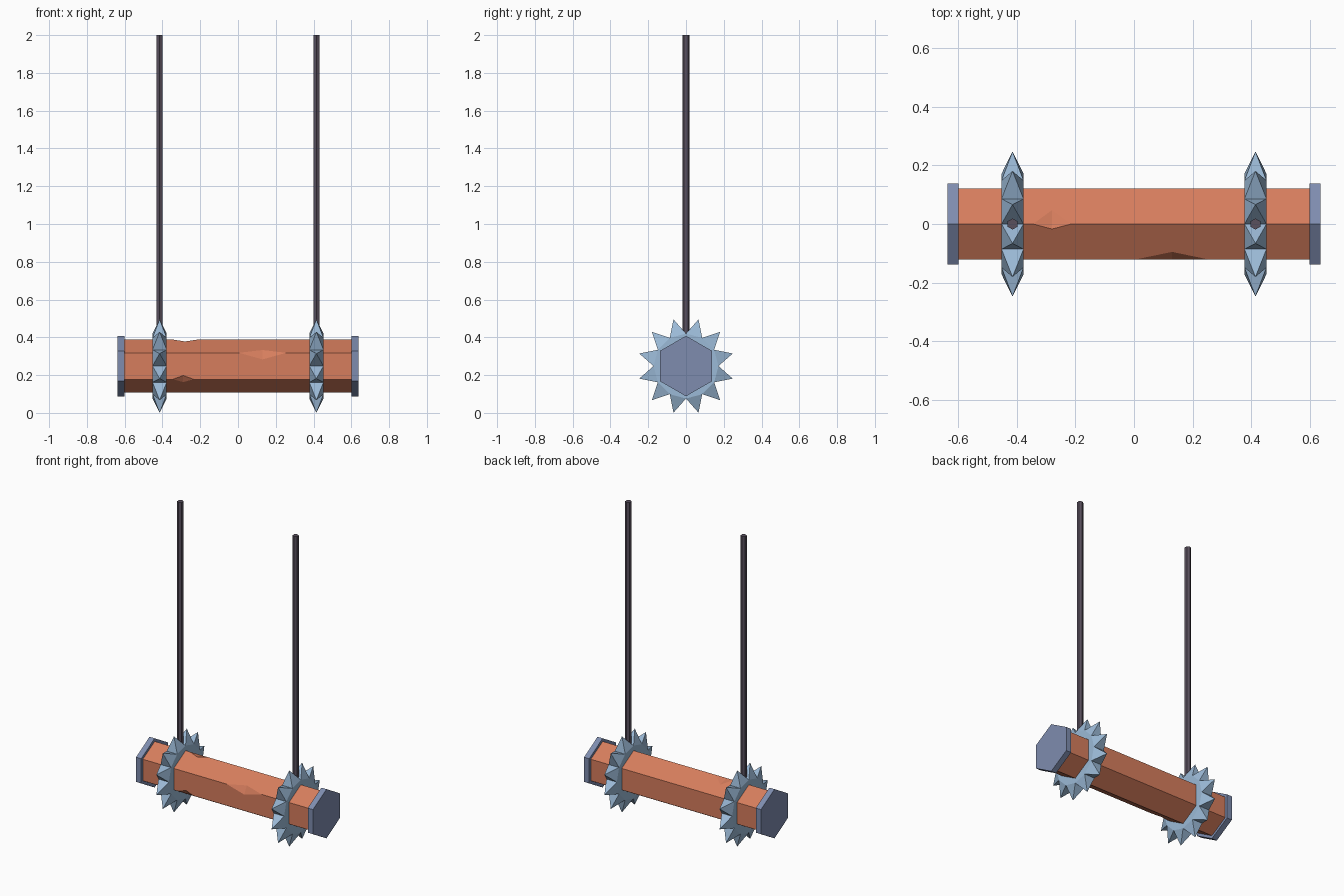
import bpy, bmesh, math
from mathutils import Vector

if "Cube" in bpy.data.objects:
    bpy.data.objects.remove(bpy.data.objects["Cube"])

ZC = 0.248        # height of the log axis
LOG_R = 0.14


def material(name, rgb):
    m = bpy.data.materials.new(name)
    m.diffuse_color = (*rgb, 1)
    m.use_nodes = True
    m.node_tree.nodes["Principled BSDF"].inputs["Base Color"].default_value = m.diffuse_color
    return m


WOOD = material("terracotta wood", (0.67, 0.205, 0.109))
CAP = material("slate metal", (0.21, 0.265, 0.43))
STEEL = material("pale blue steel", (0.33, 0.49, 0.68))
ROD = material("dark iron", (0.10, 0.08, 0.11))


def finish(bm, name, mat):
    bmesh.ops.recalc_face_normals(bm, faces=bm.faces)
    mesh = bpy.data.meshes.new(name)
    bm.to_mesh(mesh)
    bm.free()
    ob = bpy.data.objects.new(name, mesh)
    bpy.context.collection.objects.link(ob)
    if mat:
        mesh.materials.append(mat)
    return ob


def ring_point(x, r, a):
    return Vector((x, r * math.cos(a), ZC + r * math.sin(a)))


def hex_along_x(name, x0, x1, r, mat):
    bm = bmesh.new()
    ends = [[bm.verts.new(ring_point(x, r, math.radians(90 + 60 * i))) for i in range(6)]
            for x in (x0, x1)]
    for e in ends:
        bm.faces.new(e)
    for i in range(6):
        j = (i + 1) % 6
        bm.faces.new((ends[0][i], ends[0][j], ends[1][j], ends[1][i]))
    return finish(bm, name, mat)


def chip(log, angle, x, half, c, d):
    """Cut a notch from a long edge; c and d are distances along the two faces."""
    a = math.radians(angle)
    corner = ring_point(x, LOG_R, a)
    to_c = (ring_point(x, LOG_R, a + math.pi / 3) - corner).normalized()
    to_d = (ring_point(x, LOG_R, a - math.pi / 3) - corner).normalized()
    C, D = corner + to_c * c, corner + to_d * d
    mid = (C + D) / 2
    pts = [C + (C - D) * 0.3, D + (D - C) * 0.3]
    for s in (-1, 1):
        A = corner + Vector((s * half, 0, 0))
        pts.append(A + (A - mid) * 0.2)
    pts.append(corner - (to_c + to_d) * 0.08)
    bm = bmesh.new()
    for p in pts:
        bm.verts.new(p)
    bmesh.ops.convex_hull(bm, input=bm.verts)
    cutter = finish(bm, "chip_cutter", None)
    cutter.hide_render = True
    mod = log.modifiers.new("chip", 'BOOLEAN')
    mod.operation = 'DIFFERENCE'
    mod.solver = 'EXACT'
    mod.object = cutter
    bpy.context.view_layer.objects.active = log
    bpy.ops.object.modifier_apply(modifier=mod.name)
    bpy.data.objects.remove(cutter, do_unlink=True)


# Log with chipped edges
log = hex_along_x("log", -0.61, 0.61, LOG_R, WOOD)
chip(log, 90, -0.28, 0.065, 0.02, 0.055)     # top edge
chip(log, 150, 0.13, 0.125, 0.035, 0.03)     # upper front edge
chip(log, 210, -0.29, 0.055, 0.03, 0.02)     # lower front edge


def spiked_ring(name, x, n=12, r=0.172, tip=0.256, w=0.0375):
    bm = bmesh.new()
    step = math.tau / n
    sides = [[bm.verts.new(ring_point(x + s * w, r, i * step)) for i in range(n)]
             for s in (-1, 1)]
    for e in sides:
        bm.faces.new(e)
    for i in range(n):
        j = (i + 1) % n
        t = bm.verts.new(ring_point(x, tip, (i + 0.5) * step))
        base = (sides[0][i], sides[0][j], sides[1][j], sides[1][i])
        for k in range(4):
            bm.faces.new((base[k], base[(k + 1) % 4], t))
    return finish(bm, name, STEEL)


for side, s in (("left", -1), ("right", 1)):
    # End caps
    hex_along_x(side + "_end_cap", s * 0.60, s * 0.637, 0.16, CAP)
    # Spiked bands
    spiked_ring(side + "_spiked_band", s * 0.415)
    # Hanging rods
    bm = bmesh.new()
    bmesh.ops.create_cone(bm, cap_ends=True, segments=6, radius1=0.019,
                          radius2=0.019, depth=1.62)
    rod = finish(bm, side + "_hanging_rod", ROD)
    rod.location = (s * 0.415, 0, 2.0 - 0.81)
    # orient a hexagon corner toward the front
    y_reach = max(abs(v.co.y) for v in rod.data.vertices)
    if y_reach < 0.0185:
        rod.rotation_euler.z = math.radians(30)
